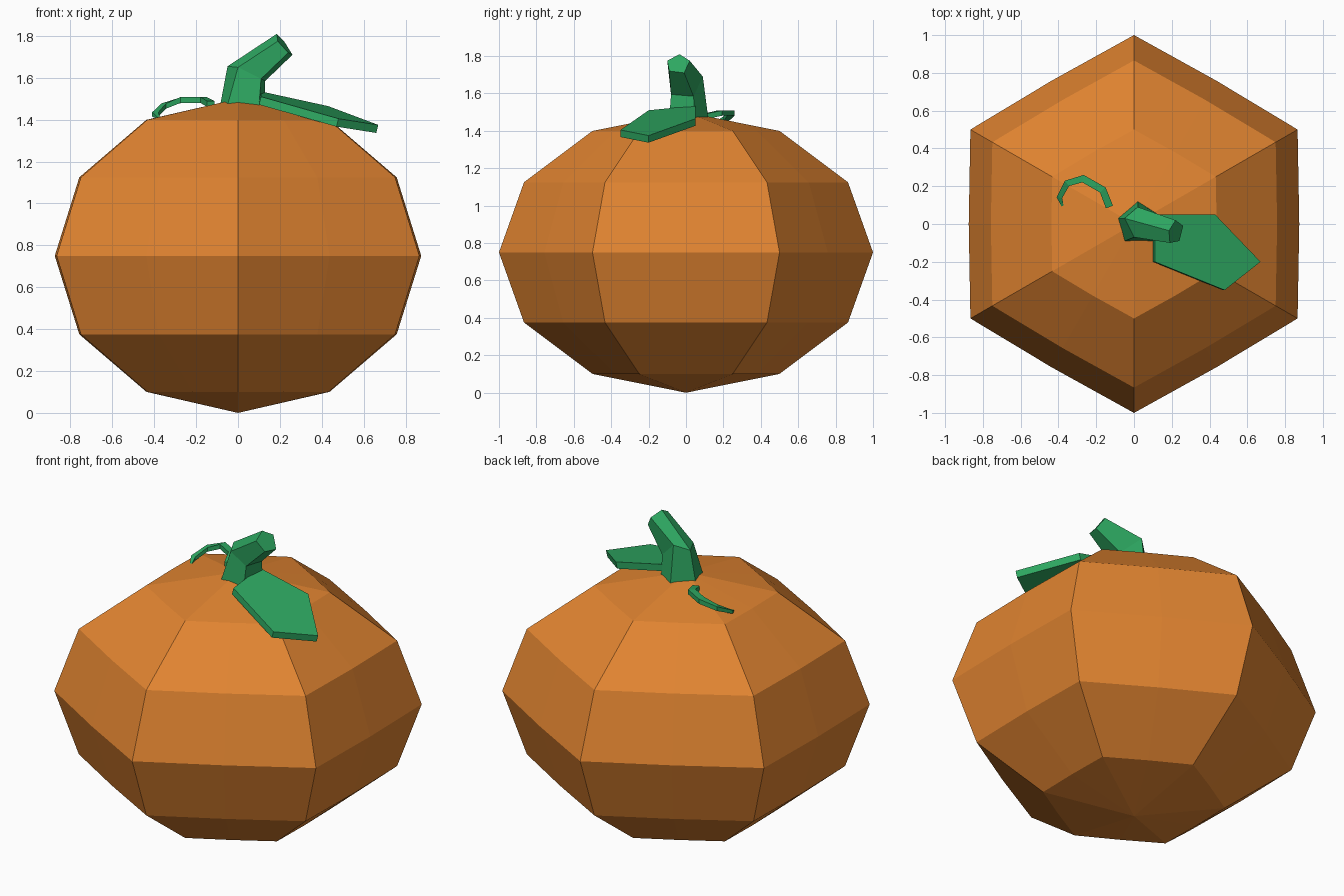
import bpy, bmesh
from math import sin, cos, pi
from mathutils import Vector

if "Cube" in bpy.data.objects:
    bpy.data.objects.remove(bpy.data.objects["Cube"])


def material(name, color):
    m = bpy.data.materials.new(name)
    m.diffuse_color = (*color, 1)
    m.use_nodes = True
    m.node_tree.nodes["Principled BSDF"].inputs["Base Color"].default_value = m.diffuse_color
    return m


orange = material("orange_skin", (0.75, 0.23, 0.03))
green = material("green_stalk", (0.027, 0.39, 0.12))


def loft(name, rings, mat):
    """Bridge equal-length rings of points, cap the ends, flat shaded."""
    bm = bmesh.new()
    loops = [[bm.verts.new(p) for p in ring] for ring in rings]
    n = len(loops[0])
    for a, b in zip(loops, loops[1:]):
        for i in range(n):
            j = (i + 1) % n
            bm.faces.new((a[i], a[j], b[j], b[i]))
    bm.faces.new(loops[0][::-1])
    bm.faces.new(loops[-1])
    bmesh.ops.remove_doubles(bm, verts=bm.verts, dist=1e-4)
    bmesh.ops.recalc_face_normals(bm, faces=bm.faces)
    me = bpy.data.meshes.new(name)
    bm.to_mesh(me)
    bm.free()
    me.materials.append(mat)
    ob = bpy.data.objects.new(name, me)
    bpy.context.collection.objects.link(ob)
    return ob


# Body: squashed 12-segment sphere, every other meridian pulled in
body = []
for k in range(7):
    t = pi * k / 6
    r = max(sin(t), 1e-6)
    body.append([(r * (1 if s % 2 else 0.875) * cos(s * pi / 6),
                  r * (1 if s % 2 else 0.875) * sin(s * pi / 6),
                  0.75 - 0.75 * cos(t)) for s in range(12)])
loft("pumpkin_body", body, orange)

# Stem: bent five-sided stalk
loft("stem", [
    [(-.085, .03, 1.47), (.02, .12, 1.46), (.13, .05, 1.46), (.10, -.09, 1.46), (-.05, -.09, 1.47)],
    [(-.05, .03, 1.655), (.02, .09, 1.69), (.13, .04, 1.585), (.11, -.08, 1.595), (0, -.07, 1.65)],
    [(.185, -.035, 1.81), (.22, .02, 1.775), (.26, -.01, 1.71), (.24, -.09, 1.72), (.19, -.10, 1.775)],
], green)

# Leaf: thin five-sided slab resting on the shoulder
top = [(.11, .05, 1.535), (.11, -.20, 1.51), (.48, -.35, 1.405), (.67, -.20, 1.375), (.43, .05, 1.465)]
loft("leaf", [[Vector(p) + Vector((-.01, 0, -.038)) for p in top], top], green)

# Tendril: tapering square tube following a hooked path
path = [Vector(p) for p in [(-.13, .09, 1.475), (-.165, .18, 1.495), (-.27, .24, 1.495),
                            (-.355, .215, 1.465), (-.395, .14, 1.425), (-.375, .085, 1.405)]]
widths = [.02, .02, .02, .018, .015, .004]
rings = []
for i, p in enumerate(path):
    d = path[min(i + 1, len(path) - 1)] - path[max(i - 1, 0)]
    side = d.cross(Vector((0, 0, 1))).normalized() * widths[i]
    up = Vector((0, 0, 0.7 * widths[i]))
    rings.append([p + side + up, p - side + up, p - side - up, p + side - up])
loft("tendril", rings, green)
